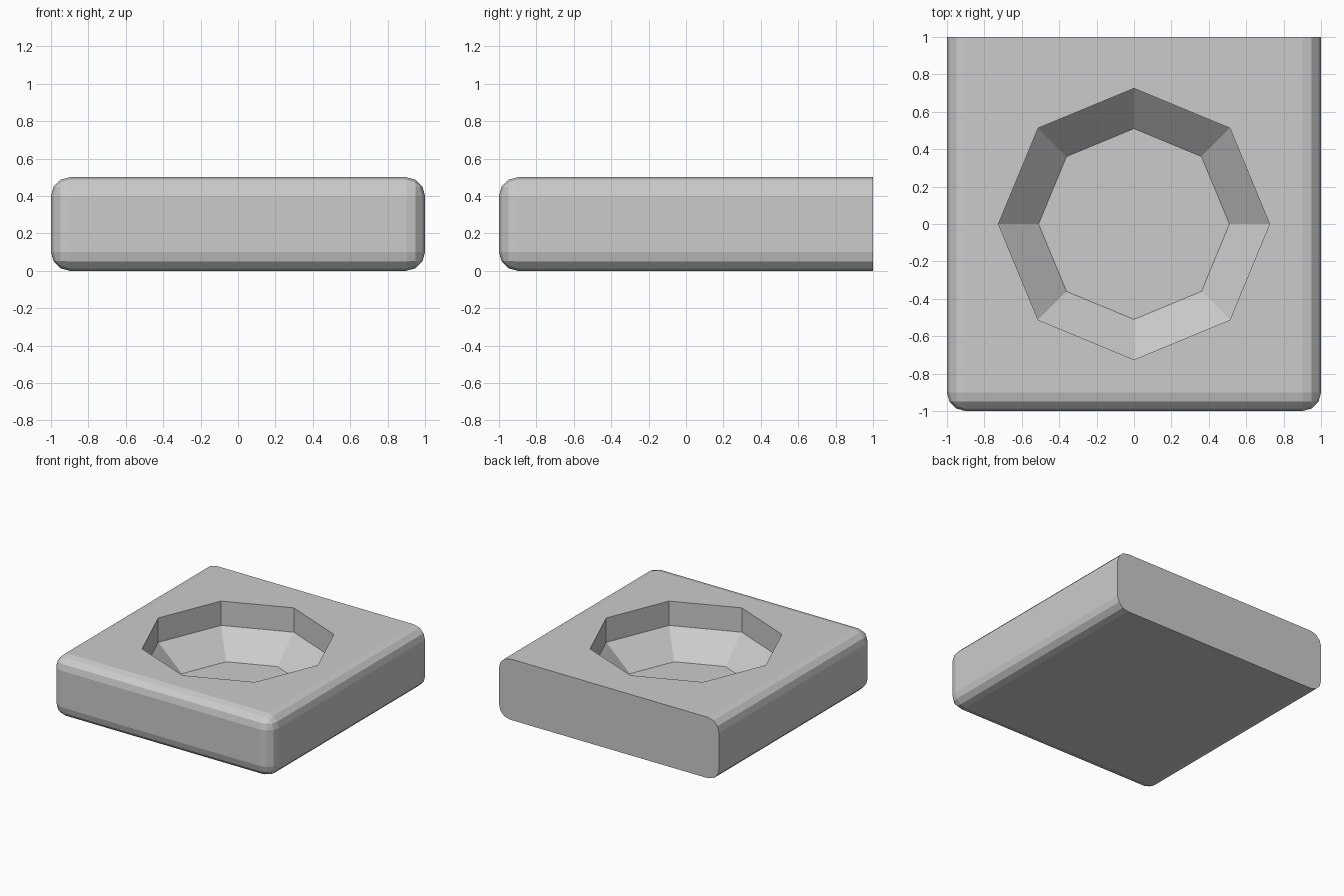
import bpy, bmesh
from math import cos, sin, pi

if "Cube" in bpy.data.objects:
    bpy.data.objects.remove(bpy.data.objects["Cube"])


def make_object(name, bm):
    bmesh.ops.recalc_face_normals(bm, faces=bm.faces)
    mesh = bpy.data.meshes.new(name)
    bm.to_mesh(mesh)
    bm.free()
    obj = bpy.data.objects.new(name, mesh)
    bpy.context.collection.objects.link(obj)
    return obj


# Block: every edge rounded except those around the flat back face
bm = bmesh.new()
bmesh.ops.create_cube(bm, size=1)
for v in bm.verts:
    v.co = (v.co.x * 2, v.co.y * 2, (v.co.z + 0.5) * 0.5)
edges = [e for e in bm.edges if not all(v.co.y > 0.9 for v in e.verts)]
bmesh.ops.bevel(bm, geom=edges, offset=0.1, segments=3, profile=0.5, affect='EDGES')
block = make_object("basin_block", bm)

# Octagonal basin: straight upper wall, sloped lower wall, flat floor
bm = bmesh.new()
profile = [(0.51, 0.1), (0.725, 0.3), (0.725, 0.7)]
rings = [[bm.verts.new((r * cos(i * pi / 4), r * sin(i * pi / 4), z)) for i in range(8)]
         for r, z in profile]
for low, high in zip(rings, rings[1:]):
    for i in range(8):
        j = (i + 1) % 8
        bm.faces.new((low[i], low[j], high[j], high[i]))
bm.faces.new(rings[0])
bm.faces.new(rings[-1])
cutter = make_object("basin_cutter", bm)
cutter.hide_render = True
cutter.display_type = 'WIRE'

cut = block.modifiers.new("basin", 'BOOLEAN')
cut.operation = 'DIFFERENCE'
cut.solver = 'EXACT'
cut.object = cutter
